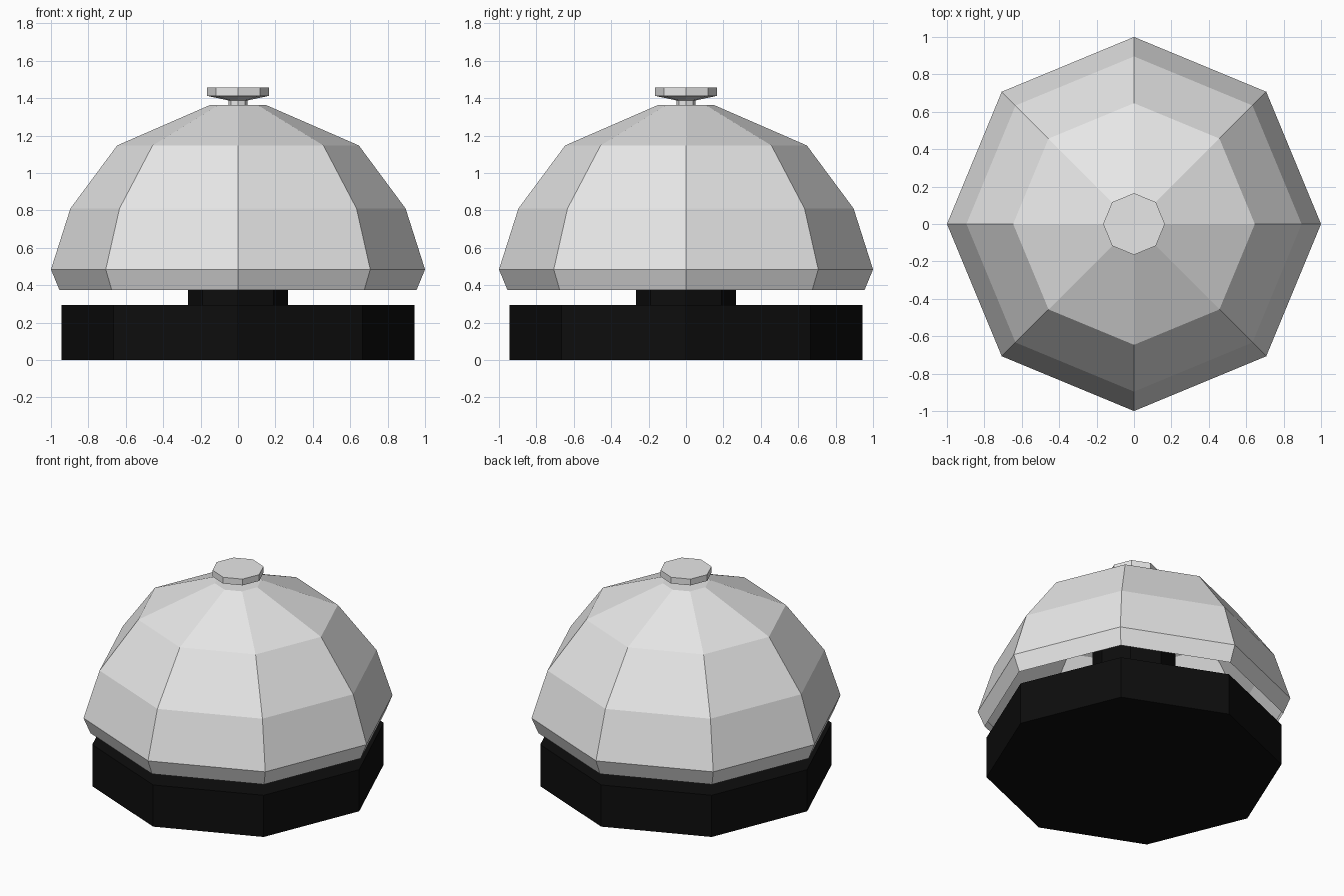
import bpy
import bmesh
from math import cos, sin, tau

SIDES = 8

cube = bpy.data.objects.get("Cube")
if cube:
    bpy.data.objects.remove(cube, do_unlink=True)


def make_material(name, rgb):
    mat = bpy.data.materials.new(name)
    mat.use_nodes = True
    colour = (*rgb, 1.0)
    mat.diffuse_color = colour
    mat.node_tree.nodes["Principled BSDF"].inputs["Base Color"].default_value = colour
    return mat


def turned_part(name, profile, mat, cap_bottom=True):
    """Spin a bottom-to-top list of (radius, height) into a faceted solid."""
    bm = bmesh.new()
    rings = [[bm.verts.new((r * cos(tau * i / SIDES), r * sin(tau * i / SIDES), z))
              for i in range(SIDES)] for r, z in profile]
    for low, high in zip(rings, rings[1:]):
        for i in range(SIDES):
            j = (i + 1) % SIDES
            bm.faces.new((low[i], low[j], high[j], high[i]))
    bm.faces.new(rings[-1])
    if cap_bottom:
        bm.faces.new(reversed(rings[0]))
    mesh = bpy.data.meshes.new(name)
    bm.to_mesh(mesh)
    bm.free()
    mesh.materials.append(mat)
    obj = bpy.data.objects.new(name, mesh)
    bpy.context.collection.objects.link(obj)
    return obj


steel = make_material("light grey steel", (0.8, 0.8, 0.8))
black = make_material("black plastic", (0.004, 0.004, 0.004))

# Base plate and the post that carries the bell
turned_part("base", [(0.943, 0), (0.943, 0.293)], black)
turned_part("post", [(0.267, 0.28), (0.267, 1.2)], black)

# Open-bottomed bell dome with a tucked-in rim
turned_part("bell_dome", [(0.955, 0.375), (1.0, 0.484), (0.896, 0.81),
                          (0.646, 1.147), (0.15, 1.363)], steel, cap_bottom=False)

# Push button: narrow stem flaring into a flat disc
turned_part("push_button", [(0.052, 1.35), (0.052, 1.388),
                            (0.165, 1.412), (0.165, 1.456)], steel)
